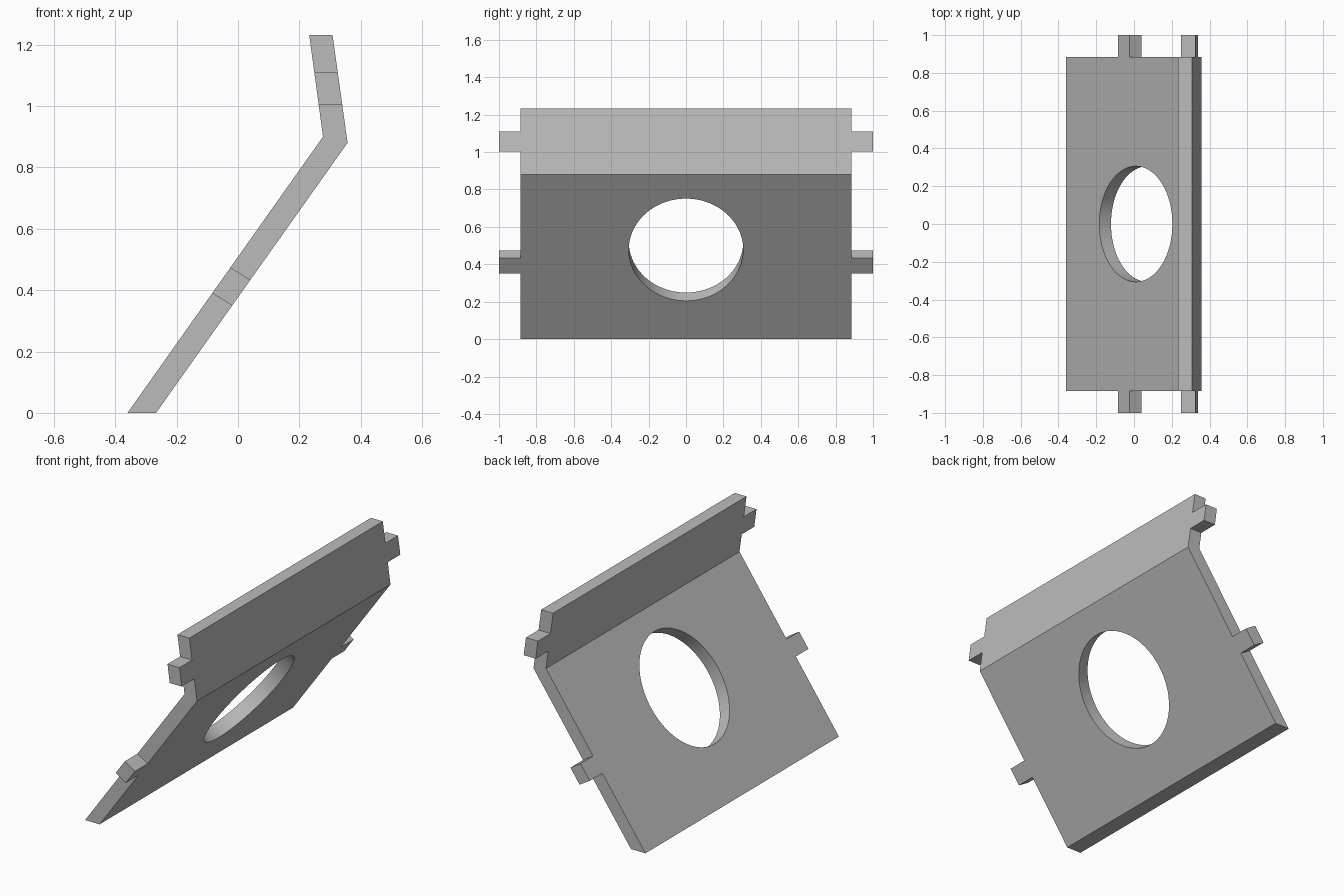
import bpy, bmesh, math
from mathutils import Vector

cube = bpy.data.objects.get("Cube")
if cube:
    bpy.data.objects.remove(cube, do_unlink=True)

grey = bpy.data.materials.new("plain grey")
grey.use_nodes = True
colour = (0.5, 0.5, 0.5, 1)
grey.diffuse_color = colour
grey.node_tree.nodes["Principled BSDF"].inputs["Base Color"].default_value = colour


def extrude_profile(name, profile, y0, y1):
    """Solid from an x-z outline swept along y."""
    bm = bmesh.new()
    face = bm.faces.new([bm.verts.new((x, y0, z)) for x, z in profile])
    swept = bmesh.ops.extrude_face_region(bm, geom=[face])["geom"]
    bmesh.ops.translate(bm, vec=(0, y1 - y0, 0),
                        verts=[v for v in swept if isinstance(v, bmesh.types.BMVert)])
    bmesh.ops.recalc_face_normals(bm, faces=bm.faces)
    mesh = bpy.data.meshes.new(name)
    bm.to_mesh(mesh)
    bm.free()
    mesh.materials.append(grey)
    obj = bpy.data.objects.new(name, mesh)
    bpy.context.collection.objects.link(obj)
    return obj


HALF, TAB_END = 0.885, 1.0
foot_in, foot_out = Vector((-0.36, 0)), Vector((-0.267, 0))
bend_in, bend_out = Vector((0.277, 0.9)), Vector((0.357, 0.88))
top_in, top_out = Vector((0.232, 1.232)), Vector((0.308, 1.232))


def at_height(a, b, z):
    return a.lerp(b, (z - a.y) / (b.y - a.y))


# Bent plate
plate = extrude_profile("bent_plate",
                        [foot_in, foot_out, bend_out, top_out, top_in, bend_in],
                        -HALF, HALF)

# Oval hole, square to the sloping panel
slope = math.atan2(bend_out.y, bend_out.x - foot_out.x)
bpy.ops.mesh.primitive_cylinder_add(vertices=96, radius=1, depth=0.4,
                                    location=(0.041, 0, 0.5),
                                    rotation=(0, -slope, 0))
cutter = bpy.context.object
cutter.name = "hole_cutter"
cutter.scale = (0.335, 0.306, 1)
cutter.data.materials.append(grey)
cutter.hide_render = True

cut = plate.modifiers.new("oval_hole", "BOOLEAN")
cut.operation = "DIFFERENCE"
cut.solver = "EXACT"
cut.object = cutter
bpy.context.view_layer.objects.active = plate
bpy.ops.object.modifier_apply(modifier=cut.name)
bpy.data.objects.remove(cutter, do_unlink=True)

bpy.ops.object.select_all(action="DESELECT")
plate.select_set(True)
bpy.context.view_layer.objects.active = plate
bpy.ops.object.shade_smooth_by_angle(angle=math.radians(30))

# Locating tabs on both ends
lower = [at_height(foot_in, bend_in, 0.39), at_height(foot_out, bend_out, 0.35),
         at_height(foot_out, bend_out, 0.433), at_height(foot_in, bend_in, 0.474)]
upper = [at_height(bend_in, top_in, 1.004), at_height(bend_out, top_out, 1.004),
         at_height(bend_out, top_out, 1.11), at_height(bend_in, top_in, 1.11)]
for end, side in (("front", -1), ("back", 1)):
    for level, outline in (("lower", lower), ("upper", upper)):
        extrude_profile(f"{level}_{end}_tab", outline, side * HALF, side * TAB_END)
